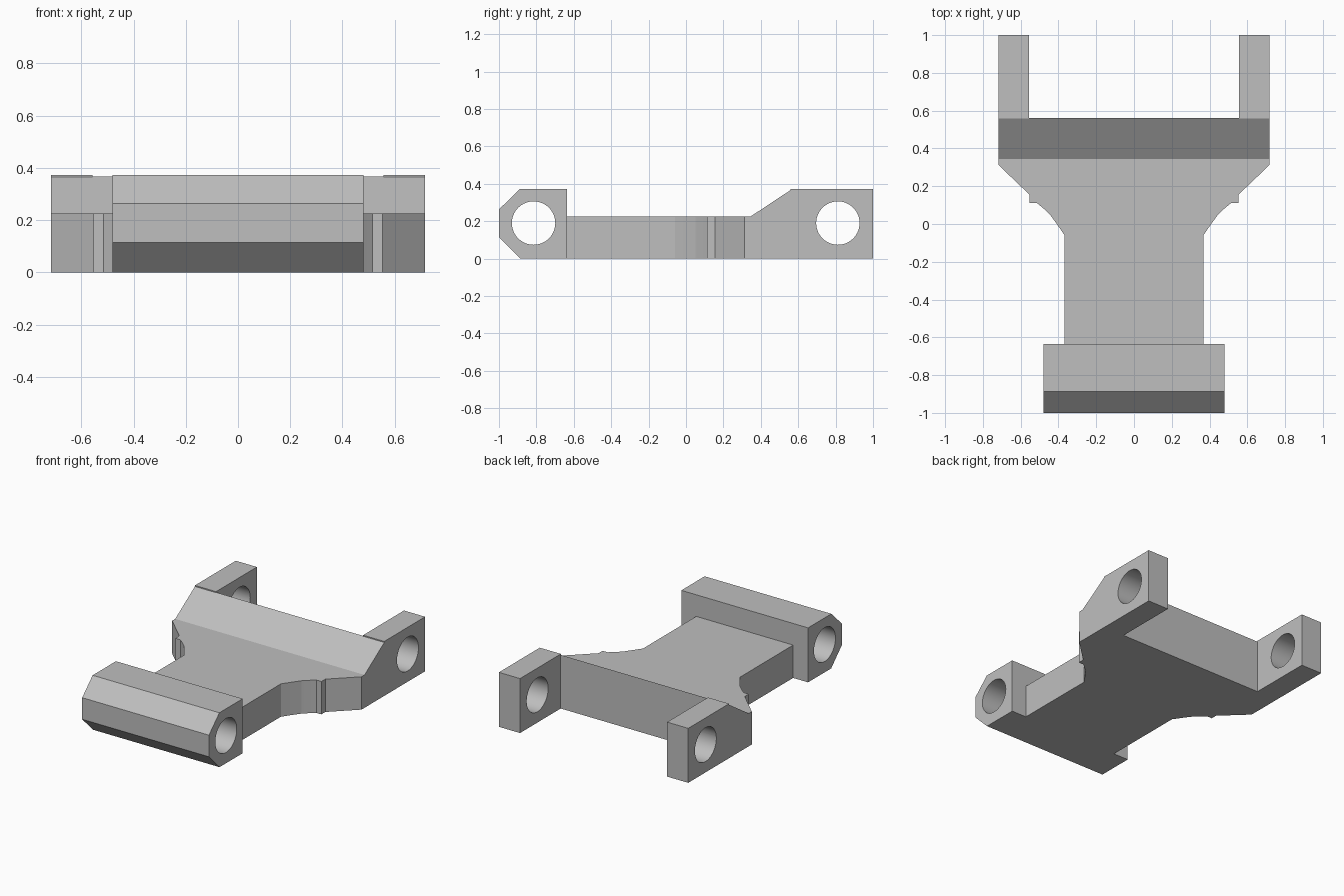
import bpy
import bmesh
from mathutils import Matrix, Vector

cube = bpy.data.objects.get("Cube")
if cube:
    bpy.data.objects.remove(cube, do_unlink=True)

# Single grey finish
grey = bpy.data.materials.new("plain_grey")
grey.use_nodes = True
colour = (0.52, 0.52, 0.52, 1)
grey.diffuse_color = colour
grey.node_tree.nodes["Principled BSDF"].inputs["Base Color"].default_value = colour


def add_object(name, bm):
    bmesh.ops.recalc_face_normals(bm, faces=bm.faces)
    mesh = bpy.data.meshes.new(name)
    bm.to_mesh(mesh)
    bm.free()
    mesh.materials.append(grey)
    obj = bpy.data.objects.new(name, mesh)
    bpy.context.collection.objects.link(obj)
    return obj


def extrude(name, points, offset):
    bm = bmesh.new()
    face = bm.faces.new([bm.verts.new(p) for p in points])
    result = bmesh.ops.extrude_face_region(bm, geom=[face])
    verts = [v for v in result["geom"] if isinstance(v, bmesh.types.BMVert)]
    bmesh.ops.translate(bm, verts=verts, vec=Vector(offset))
    return add_object(name, bm)


def side_prism(name, profile, x0, x1):
    """Extrude a (y, z) profile across the width."""
    return extrude(name, [(x0, y, z) for y, z in profile], (x1 - x0, 0, 0))


def pin_cutter(name, y):
    bm = bmesh.new()
    place = Matrix.Translation((0, y, 0.19)) @ Matrix.Rotation(1.5707963, 4, "Y")
    bmesh.ops.create_cone(bm, cap_ends=True, segments=64, radius1=0.116,
                          radius2=0.116, depth=2, matrix=place)
    return add_object(name, bm)


def combine(target, tool, operation):
    mod = target.modifiers.new(tool.name, "BOOLEAN")
    mod.object = tool
    mod.operation = operation
    mod.solver = "EXACT"
    tool.hide_render = True
    bpy.context.view_layer.objects.active = target
    bpy.ops.object.modifier_apply(modifier=mod.name)
    bpy.data.objects.remove(tool, do_unlink=True)


# Flared plate, mirrored from its left outline
half = [(0.367, -0.66), (0.367, -0.06), (0.405, -0.005), (0.445, 0.05),
        (0.48, 0.083), (0.515, 0.112), (0.553, 0.112), (0.553, 0.155),
        (0.717, 0.312), (0.717, 0.56)]
outline = half + [(-x, y) for x, y in reversed(half)]
body = extrude("link_body", [(x, y, 0) for x, y in outline], (0, 0, 0.225))

# Sloped rear shoulder
combine(body, side_prism("rear_shoulder", [
    (0.345, 0.1), (0.345, 0.225), (0.56, 0.367), (0.56, 0.1)], -0.717, 0.717), "UNION")

# Chamfered front hinge bar
combine(body, side_prism("front_bar", [
    (-0.885, 0), (-1, 0.115), (-1, 0.263), (-0.887, 0.373),
    (-0.635, 0.373), (-0.635, 0)], -0.48, 0.48), "UNION")

# Pair of rear hinge lugs
for side, name in ((1, "left_lug"), (-1, "right_lug")):
    combine(body, side_prism(name, [
        (0.558, 0), (0.558, 0.373), (1, 0.373), (1, 0)],
        side * 0.557, side * 0.717), "UNION")

# Pin holes
for name, y in (("front_pin", -0.815), ("rear_pin", 0.812)):
    combine(body, pin_cutter(name, y), "DIFFERENCE")

bpy.ops.object.select_all(action="DESELECT")
body.select_set(True)
bpy.context.view_layer.objects.active = body
bpy.ops.object.shade_smooth_by_angle(angle=0.17)
